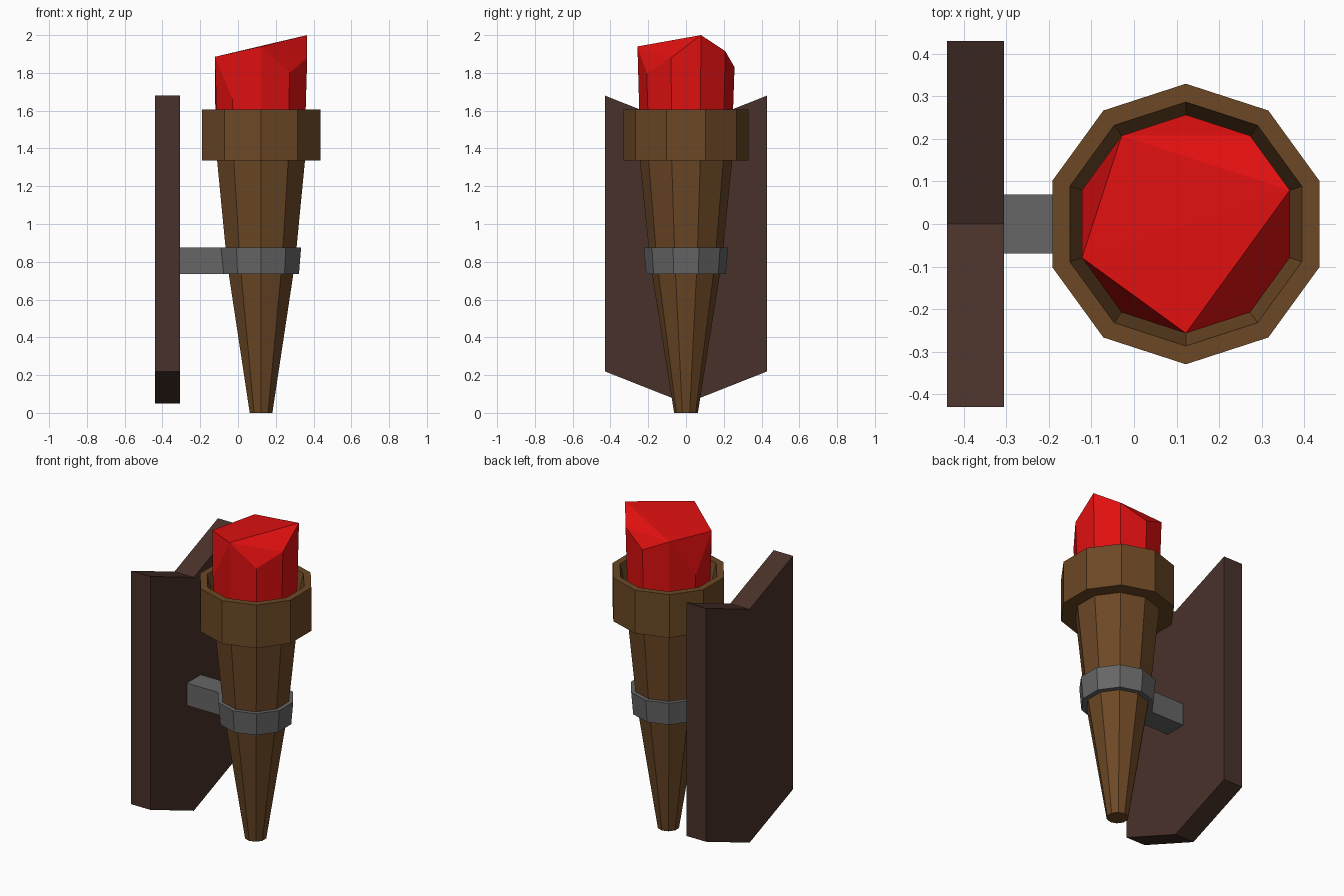
import bpy, bmesh, math

if "Cube" in bpy.data.objects:
    bpy.data.objects.remove(bpy.data.objects["Cube"])

CX = 0.122   # torch axis
N = 10       # sides of every round part


def material(name, rgb):
    m = bpy.data.materials.new(name)
    m.diffuse_color = (*rgb, 1)
    m.use_nodes = True
    m.node_tree.nodes["Principled BSDF"].inputs["Base Color"].default_value = m.diffuse_color
    return m


WOOD = material("wood brown", (0.15, 0.065, 0.019))
DARK = material("dark wood", (0.068, 0.031, 0.023))
IRON = material("iron grey", (0.133, 0.133, 0.133))
FIRE = material("flame red", (0.74, 0.005, 0.005))


def finish(name, bm, mat):
    bmesh.ops.recalc_face_normals(bm, faces=bm.faces[:])
    me = bpy.data.meshes.new(name)
    bm.to_mesh(me)
    bm.free()
    me.materials.append(mat)
    ob = bpy.data.objects.new(name, me)
    bpy.context.collection.objects.link(ob)
    return ob


def ring(bm, r, z):
    """Ten vertices, first at 18 degrees; z is a number or one height per corner."""
    zs = z if isinstance(z, list) else [z] * N
    return [bm.verts.new((CX + r * math.cos(math.radians(18 + 36 * i)),
                          r * math.sin(math.radians(18 + 36 * i)), zs[i]))
            for i in range(N)]


def bridge(bm, a, b):
    for i in range(N):
        j = (i + 1) % N
        bm.faces.new((a[i], a[j], b[j], b[i]))


def lathe(name, profile, mat, closed=False):
    bm = bmesh.new()
    rings = [ring(bm, r, z) for r, z in profile]
    for a, b in zip(rings, rings[1:]):
        bridge(bm, a, b)
    if closed:
        bridge(bm, rings[-1], rings[0])
    else:
        bm.faces.new(rings[0])
        bm.faces.new(rings[-1])
    return finish(name, bm, mat)


def prism(name, outline, x0, x1, mat):
    """Extrude a y-z outline along x."""
    bm = bmesh.new()
    a = [bm.verts.new((x0, y, z)) for y, z in outline]
    b = [bm.verts.new((x1, y, z)) for y, z in outline]
    n = len(outline)
    for i in range(n):
        j = (i + 1) % n
        bm.faces.new((a[i], a[j], b[j], b[i]))
    # end faces split down the middle (first and middle points lie on y = 0)
    h = n // 2
    for s in (a, b):
        bm.faces.new(s[:h + 1])
        bm.faces.new(s[h:] + s[:1])
    return finish(name, bm, mat)


# tapered handle with a slight bend behind the band
lathe("handle", [(0.063, 0), (0.19, 0.8), (0.245, 1.34)], WOOD)

# hollow collar holding the flame
lathe("collar", [(0.24, 1.335), (0.33, 1.335), (0.33, 1.605),
                 (0.287, 1.605), (0.243, 1.42)], WOOD, closed=True)

# iron band and arm to the wall plate
lathe("band", [(0.18, 0.735), (0.211, 0.735), (0.223, 0.875), (0.196, 0.875)],
      IRON, closed=True)
prism("arm", [(0, 0.735), (0.069, 0.735), (0.069, 0.875),
              (0, 0.875), (-0.069, 0.875), (-0.069, 0.735)], -0.306, -0.075, IRON)

# notched wall plate
prism("wall_plate", [(0, 0.05), (0.43, 0.22), (0.43, 1.68),
                     (0, 1.51), (-0.43, 1.68), (-0.43, 0.22)], -0.44, -0.306, DARK)

# jagged flame: corner heights go round from 18 degrees
bm = bmesh.new()
heights = [2.0, 1.915, 1.83, 1.90, 1.67, 1.885, 1.66, 1.94, 1.80, 1.88]
low = ring(bm, 0.242, 1.40)
top = ring(bm, 0.257, heights)
bridge(bm, low, top)
bm.faces.new(low)
for i in (2, 4, 6, 8):               # low corners slope down from the middle
    bm.faces.new((top[i - 1], top[i], top[(i + 1) % N]))
core = [top[i] for i in (0, 1, 3, 5, 7, 9)]
for i in range(1, 5):
    bm.faces.new((core[0], core[i], core[i + 1]))
finish("flame", bm, FIRE)
